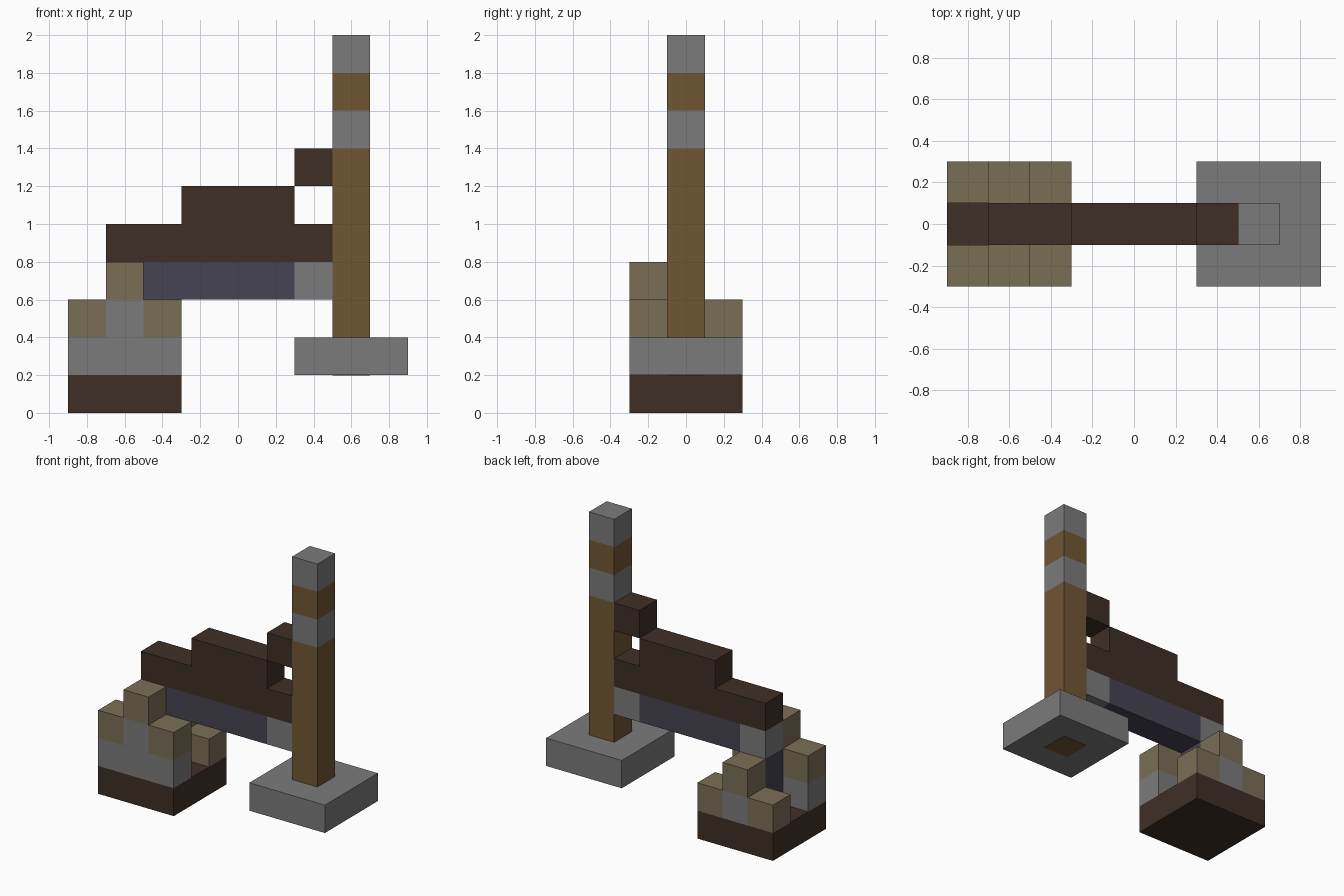
import bpy
import bmesh

U = 0.2  # edge length of one building block

cube = bpy.data.objects.get("Cube")
if cube:
    bpy.data.objects.remove(cube, do_unlink=True)


def material(name, rgb):
    """Flat material from 0-255 display values."""
    linear = [((c / 255 + 0.055) / 1.055) ** 2.4 for c in rgb] + [1.0]
    mat = bpy.data.materials.new(name)
    mat.use_nodes = True
    mat.diffuse_color = linear
    bsdf = mat.node_tree.nodes["Principled BSDF"]
    bsdf.inputs["Base Color"].default_value = linear
    bsdf.inputs["Roughness"].default_value = 0.9
    return mat


STONE = material("grey stone", (123, 123, 123))
WOOD = material("brown wood", (113, 86, 52))
BARK = material("dark bark", (63, 47, 37))
SAND = material("sandy tan", (122, 110, 86))
SLATE = material("slate blue", (69, 67, 82))


def block(name, mat, x, y, z):
    """Box from (low, high) ranges in x, y and z."""
    bm = bmesh.new()
    bmesh.ops.create_cube(bm, size=1)
    for v in bm.verts:
        v.co = [r[0] if c < 0 else r[1] for c, r in zip(v.co, (x, y, z))]
    mesh = bpy.data.meshes.new(name)
    bm.to_mesh(mesh)
    bm.free()
    mesh.materials.append(mat)
    obj = bpy.data.objects.new(name, mesh)
    bpy.context.collection.objects.link(obj)


FULL = (-0.3, 0.3)
MID = (-0.1, 0.1)
FRONT = (-0.3, -0.1)
BACK = (0.1, 0.3)
OUTER, CENTRE, INNER = (-0.9, -0.7), (-0.7, -0.5), (-0.5, -0.3)

# Low plinth with a stepped wall along the front and the back
block("plinth", BARK, (-0.9, -0.3), FULL, (0, U))
block("front_wall", STONE, (-0.9, -0.3), FRONT, (U, 2 * U))
block("front_wall_centre", STONE, CENTRE, FRONT, (2 * U, 3 * U))
block("back_wall_centre", STONE, CENTRE, BACK, (U, 2 * U))
for side, row, level in (("front", FRONT, 2), ("back", BACK, 1)):
    for name, column, step in (("outer", OUTER, 0), ("centre", CENTRE, 1), ("inner", INNER, 0)):
        base = (level + step) * U
        block(f"{side}_{name}_cap", SAND, column, row, (base, base + U))

# Pillar held between the two walls
block("pillar", SLATE, CENTRE, MID, (U, 3 * U))

# Beam: slate core between stone ends, dark stepped layers on top
block("beam_outer_end", STONE, CENTRE, MID, (0.6, 0.8))
block("beam_core", SLATE, (-0.5, 0.3), MID, (0.6, 0.8))
block("beam_inner_end", STONE, (0.3, 0.5), MID, (0.6, 0.8))
block("beam_top", BARK, (-0.7, 0.5), MID, (0.8, 1.0))
block("beam_ridge", BARK, (-0.3, 0.3), MID, (1.0, 1.2))
block("upper_bracket", BARK, (0.3, 0.5), MID, (1.2, 1.4))

# Banded post on its slab, with the post end showing underneath
block("slab", STONE, (0.3, 0.9), FULL, (0.2, 0.4))
block("post_foot", WOOD, (0.5, 0.7), MID, (0.197, 0.2))
post = (("shaft", WOOD, 0.4, 1.4), ("lower_band", STONE, 1.4, 1.6),
        ("neck", WOOD, 1.6, 1.8), ("top_cap", STONE, 1.8, 2.0))
for name, mat, low, high in post:
    block(f"post_{name}", mat, (0.5, 0.7), MID, (low, high))
